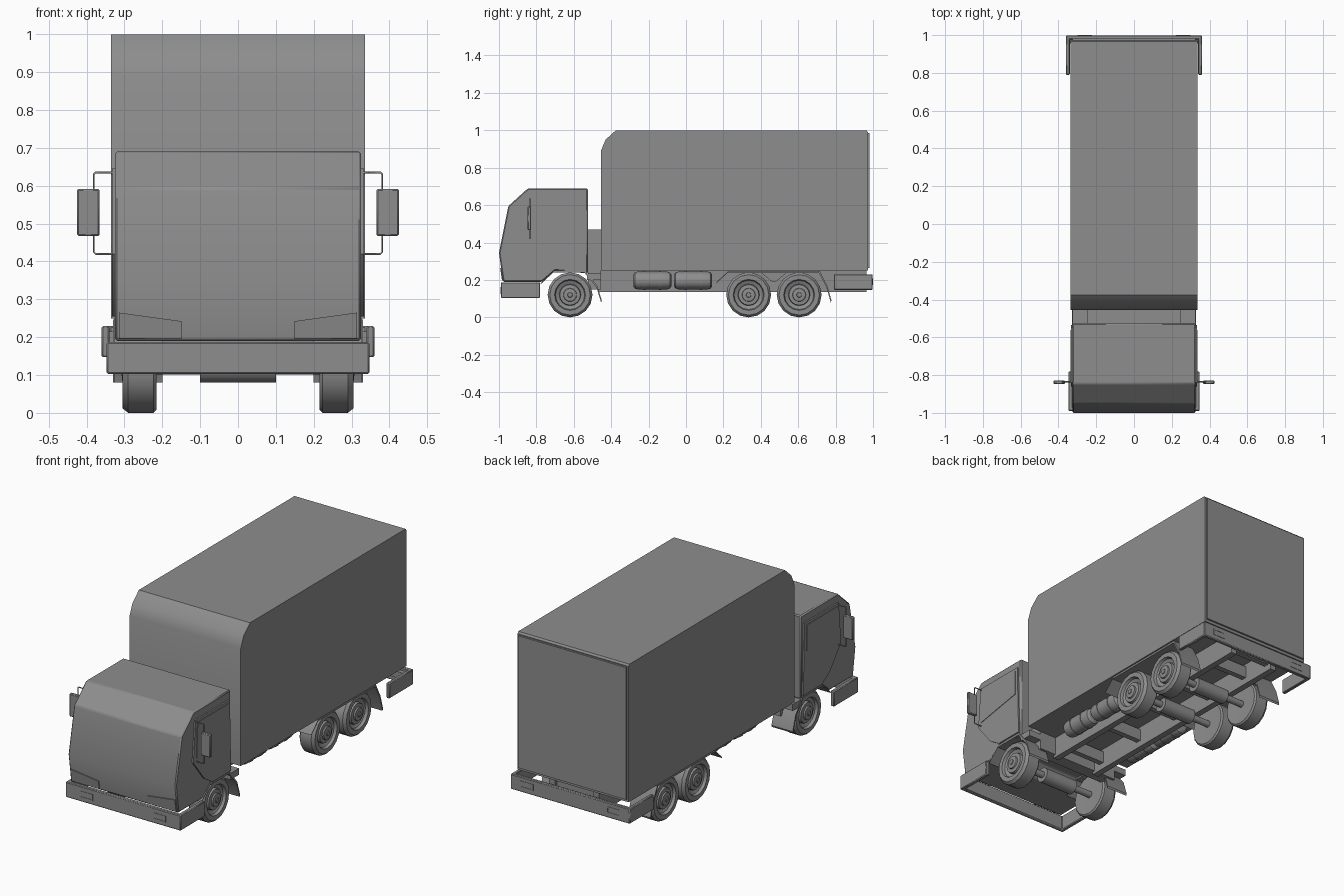
import bpy, bmesh, math
from mathutils import Vector

cube = bpy.data.objects.get("Cube")
if cube:
    bpy.data.objects.remove(cube, do_unlink=True)

grey = bpy.data.materials.new("plain_grey")
grey.use_nodes = True
grey.diffuse_color = (0.27, 0.27, 0.27, 1)
grey.node_tree.nodes["Principled BSDF"].inputs["Base Color"].default_value = grey.diffuse_color


def finish(name, bm, smooth=True):
    bmesh.ops.recalc_face_normals(bm, faces=bm.faces[:])
    mesh = bpy.data.meshes.new(name)
    bm.to_mesh(mesh)
    bm.free()
    mesh.materials.append(grey)
    ob = bpy.data.objects.new(name, mesh)
    bpy.context.collection.objects.link(ob)
    if smooth:
        bpy.ops.object.select_all(action='DESELECT')
        ob.select_set(True)
        bpy.context.view_layer.objects.active = ob
        bpy.ops.object.shade_smooth_by_angle(angle=math.radians(32))
    return ob


def prism(name, pts, axis, lo, hi, bevel=0):
    """Outline extruded along x (y,z points), y (x,z points) or z (x,y points)."""
    place = {'x': lambda a, b: (lo, a, b), 'y': lambda a, b: (a, lo, b),
             'z': lambda a, b: (a, b, lo)}[axis]
    bm = bmesh.new()
    face = bm.faces.new([bm.verts.new(place(*p)) for p in pts])
    new = bmesh.ops.extrude_face_region(bm, geom=[face])["geom"]
    step = Vector([(hi - lo) * (axis == k) for k in "xyz"])
    bmesh.ops.translate(bm, vec=step, verts=[v for v in new if isinstance(v, bmesh.types.BMVert)])
    ob = finish(name, bm)
    if bevel:
        mod = ob.modifiers.new("soft_edges", 'BEVEL')
        mod.width, mod.segments = bevel, 1
    return ob


def box(name, x0, x1, y0, y1, z0, z1, bevel=0):
    return prism(name, [(x0, y0), (x1, y0), (x1, y1), (x0, y1)], 'z', z0, z1, bevel)


def ribbon(name, pts, off, lo, hi):
    """Thin bent sheet following (y,z) points, running across x."""
    back = [(a + off[0], b + off[1]) for a, b in reversed(pts)]
    return prism(name, pts + back, 'x', lo, hi)


def lathe(name, pts, axis, centre, side=1, sides=16):
    """(radius, distance) profile turned about the x or y axis."""
    bm = bmesh.new()
    rings = []
    for r, d in pts:
        ring = []
        for i in range(sides):
            t = 2 * math.pi * i / sides
            a, b = r * math.cos(t), r * math.sin(t)
            co = (d * side, a, b) if axis == 'x' else (a, d, b)
            ring.append(bm.verts.new(Vector(co) + Vector(centre)))
        rings.append(ring)
    for lower, upper in zip(rings, rings[1:]):
        for i in range(sides):
            j = (i + 1) % sides
            bm.faces.new((lower[i], lower[j], upper[j], upper[i]))
    bm.faces.new(rings[0])
    bm.faces.new(rings[-1])
    return finish(name, bm)


# Cargo box with rounded front roof edge, and rear door
prism("cargo_box", [(-.455, .25), (-.455, .89), (-.43, .95), (-.375, 1), (.965, 1),
                    (.972, .99), (.972, .25)], 'x', -.335, .335)
box("cargo_door", -.326, .326, .97, .982, .265, .985)

# Cab shell
front = [(-.978, .19), (-1, .345), (-.95, .595), (-.845, .69)]
prism("cab", front + [(-.525, .69), (-.525, .235), (-.70, .25), (-.77, .19)],
      'x', -.325, .325, .006)
ribbon("windscreen", [(-.998, .35), (-.951, .585)], (.012, 0), -.305, .305)
box("cab_back_block", -.25, .25, -.525, -.455, .15, .47)
box("cab_rear_step", -.325, .325, -.53, -.455, .2, .235)

# Bumpers, open on the inside
def u_plan(w, y_end, y_tip, t):
    d = math.copysign(t, y_tip - y_end)
    return [(-w, y_tip), (-w, y_end), (w, y_end), (w, y_tip),
            (w - t, y_tip), (w - t, y_end + d), (t - w, y_end + d), (t - w, y_tip)]

prism("front_bumper", u_plan(.347, -.99, -.78, .022), 'z', .103, .187, .004)
prism("rear_bumper", u_plan(.36, .998, .79, .02), 'z', .147, .23, .004)

# Chassis beams
for y in (-.4, -.1, .2, .47, .75, .93):
    box("cross_member", -.13, .13, y - .015, y + .015, .17, .235)
box("rear_cross_beam", -.345, .345, .955, .985, .18, .215)

DRUM = [(.018, -.235), (.018, -.1), (.04, -.1), (.04, .1), (.018, .1), (.018, .235)]
WHEEL = [(.02, -.04), (.112, -.045), (.12, -.037), (.12, .03), (.108, .045), (.083, .045),
         (.078, .03), (.058, .02), (.055, .036), (.036, .038), (.034, .046),
         (.014, .048), (.012, .052)]
TANK = [(.03, -.102), (.043, -.094), (.047, -.08), (.047, -.046), (.05, -.046), (.05, -.036),
        (.047, -.036), (.047, .036), (.05, .036), (.05, .046), (.047, .046), (.047, .08),
        (.043, .094), (.03, .102)]

for y in (-.62, .335, .605):
    lathe("axle", DRUM, 'x', (0, y, .12))

for s, side in ((-1, "right"), (1, "left")):
    def span(a, b):
        return min(s * a, s * b), max(s * a, s * b)

    box(side + "_chassis_rail", *span(.115, .15), -.47, .965, .135, .25)
    for y in (-.62, .335, .605):
        lathe(side + "_wheel", WHEEL, 'x', (s * .26, y, .12), s)

    # Mudguards
    ribbon(side + "_front_mudguard", [(-.775, .185), (-.705, .25), (-.54, .25), (-.475, .17),
                                      (-.45, .09)], (-.004, -.01), *span(.2, .328))
    ribbon(side + "_rear_mudguard", [(.165, .19), (.225, .247), (.715, .247), (.755, .17),
                                     (.778, .09)], (-.004, -.01), *span(.2, .33))
    prism(side + "_mudguard_web", [(.4, .24), (.54, .24), (.48, .19), (.46, .19)],
          'x', *span(.2, .215))

    # Tanks under the box
    for y in (-.18, .038):
        lathe(side + "_tank", TANK, 'y', (s * .205, y, .197))

    # Door with window plate and raised waist line
    prism(side + "_door", [(-.84, .645), (-.545, .645), (-.535, .255), (-.695, .255),
                           (-.765, .3), (-.86, .42)], 'x', *span(.324, .333))
    prism(side + "_window", [(-.825, .63), (-.56, .63), (-.56, .49), (-.7, .465), (-.835, .44)],
          'x', *span(.332, .336))

    # Mirror on a bent tube
    box(side + "_mirror", *span(.366, .425), -.847, -.828, .467, .592, .004)
    cu = bpy.data.curves.new(side + "_mirror_arm", 'CURVE')
    cu.dimensions, cu.bevel_depth, cu.bevel_resolution = '3D', .0028, 1
    sp = cu.splines.new('POLY')
    arm = [(.325, .635), (.376, .635), (.381, .63), (.381, .425), (.376, .42), (.325, .42)]
    sp.points.add(len(arm) - 1)
    for p, (x, z) in zip(sp.points, arm):
        p.co = (s * x, -.835, z, 1)
    cu.materials.append(grey)
    bpy.context.collection.objects.link(bpy.data.objects.new(side + "_mirror_arm", cu))

    # Headlight leaning with the cab front
    lamp = prism(side + "_headlight", [(s * .315, .265), (s * .148, .242), (s * .148, .197),
                                       (s * .315, .197)], 'y', -.005, .004)
    for v in lamp.data.vertices:
        v.co.y += -.978 - (v.co.z - .19) * .142

    # Framed lamps in both bumpers
    for name, x, y, z in (("fog_lamp", .22, -.99, .143), ("tail_lamp", .26, .998, .19)):
        x *= s
        d = math.copysign(.004, y)
        w, h, t = .038, .018, .006
        for a, b, c, e in ((-w, w, h - t, h), (-w, w, -h, t - h),
                           (-w, t - w, -h, h), (w - t, w, -h, h)):
            box(side + "_" + name + "_frame", x + a, x + b, min(y - d, y + d * .5),
                max(y - d, y + d * .5), z + c, z + e)
